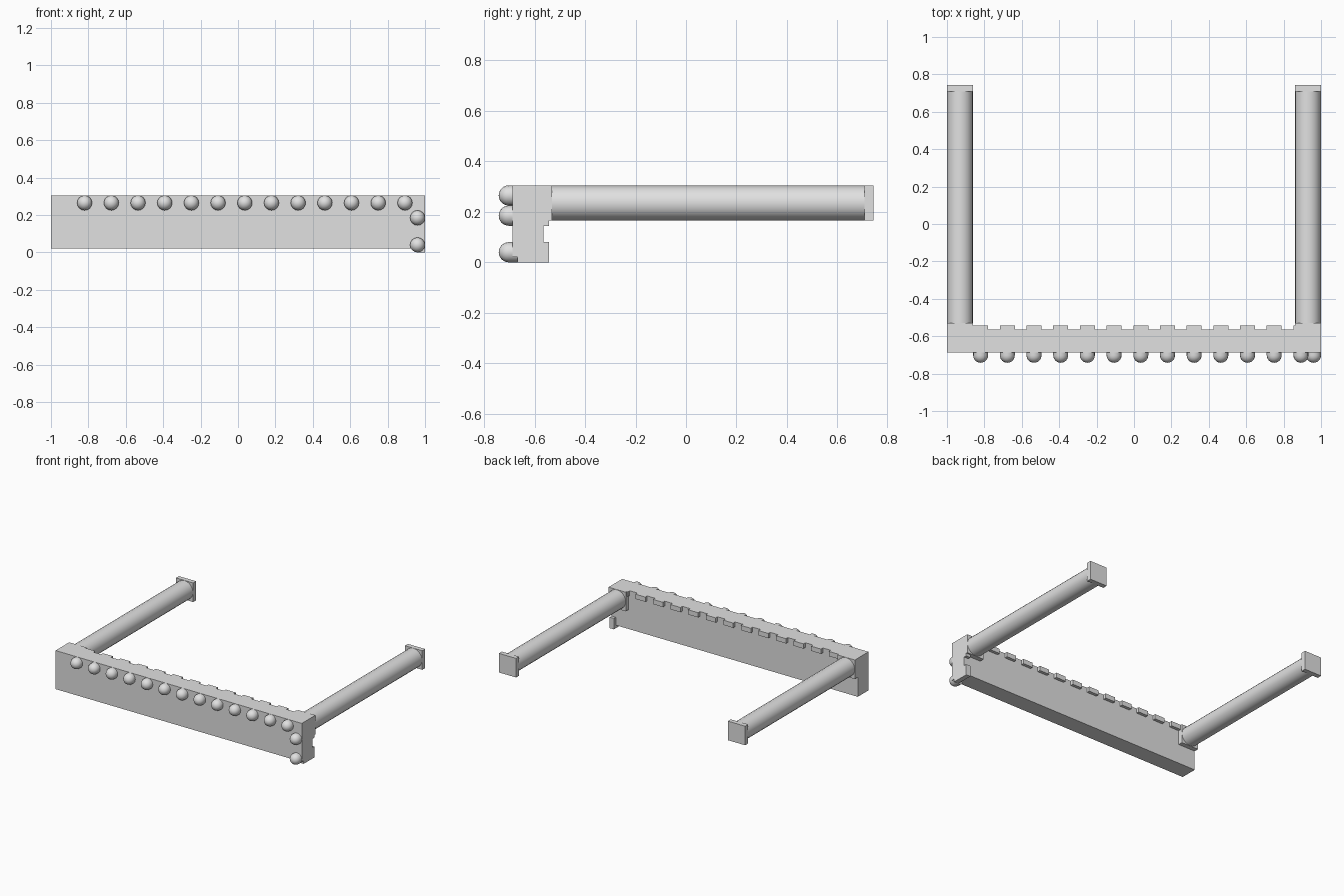
import bpy, bmesh, math
from mathutils import Matrix

cube = bpy.data.objects.get("Cube")
if cube:
    bpy.data.objects.remove(cube, do_unlink=True)

grey = bpy.data.materials.new("light_grey")
grey.use_nodes = True
colour = (0.75, 0.75, 0.75, 1)
grey.diffuse_color = colour
grey.node_tree.nodes["Principled BSDF"].inputs["Base Color"].default_value = colour


def finish(name, bm, smooth=False):
    mesh = bpy.data.meshes.new(name)
    bmesh.ops.recalc_face_normals(bm, faces=bm.faces)
    bm.to_mesh(mesh)
    bm.free()
    mesh.materials.append(grey)
    obj = bpy.data.objects.new(name, mesh)
    bpy.context.collection.objects.link(obj)
    if smooth:
        bpy.ops.object.select_all(action="DESELECT")
        obj.select_set(True)
        bpy.context.view_layer.objects.active = obj
        bpy.ops.object.shade_smooth_by_angle(angle=math.radians(40))
    return obj


def box(name, x, y, z):
    """Box from (low, high) ranges on each axis."""
    bm = bmesh.new()
    bmesh.ops.create_cube(bm, size=1)
    for v in bm.verts:
        v.co = [r[0] if c < 0 else r[1] for c, r in zip(v.co, (x, y, z))]
    return finish(name, bm)


def turned(name, profile, x, z, segments):
    """Spin a (radius, y) profile around an axis running front to back."""
    bm = bmesh.new()
    verts = [bm.verts.new((r, y, 0)) for r, y in profile]
    edges = [bm.edges.new(pair) for pair in zip(verts, verts[1:])]
    bmesh.ops.spin(bm, geom=verts + edges, cent=(0, 0, 0), axis=(0, 1, 0),
                   angle=math.tau, steps=segments)
    bmesh.ops.remove_doubles(bm, verts=bm.verts, dist=0.0005)
    bmesh.ops.transform(bm, matrix=Matrix.Translation((x, 0, z)), verts=bm.verts)
    return finish(name, bm, True)


# Front beam
FRONT, BACK, TOP = -0.688, -0.564, 0.305
box("front_beam", (-1, 1), (FRONT, BACK), (0.022, TOP))

# Side arms with square plates at both ends
for side, label in ((1, "left"), (-1, "right")):
    span = sorted((side * 0.86, side))
    box(label + "_arm_front_plate", span, (BACK - 0.01, -0.53), (0.165, TOP))
    box(label + "_arm_end_plate", span, (0.708, 0.742), (0.165, TOP))
    turned(label + "_arm", [(0, -0.55), (0.069, -0.55), (0.069, 0.72), (0, 0.72)],
           side * 0.93, 0.235, 20)

# Round headed studs, each with a flat lug reaching through to the back
R = 0.04
CENTRE = -0.702
dome = [(R * math.sin(a), CENTRE - R * math.cos(a))
        for a in (i * math.pi / 12 for i in range(7))]
stud = dome + [(R, -0.667), (0, -0.667)]
LUG = (-0.667, -0.542)

for i in range(13):
    x = -0.82 + i * 0.1427
    turned(f"top_stud_{i + 1}", stud, x, 0.265, 16)
    box(f"top_lug_{i + 1}", (x - R, x + R), LUG, (TOP - 0.035, TOP))

for i, z in enumerate((0.185, 0.04)):
    turned(f"side_stud_{i + 1}", stud, 0.96, z, 16)
    box(f"side_lug_{i + 1}", (0.965, 1), LUG, (z - R, z + R))
